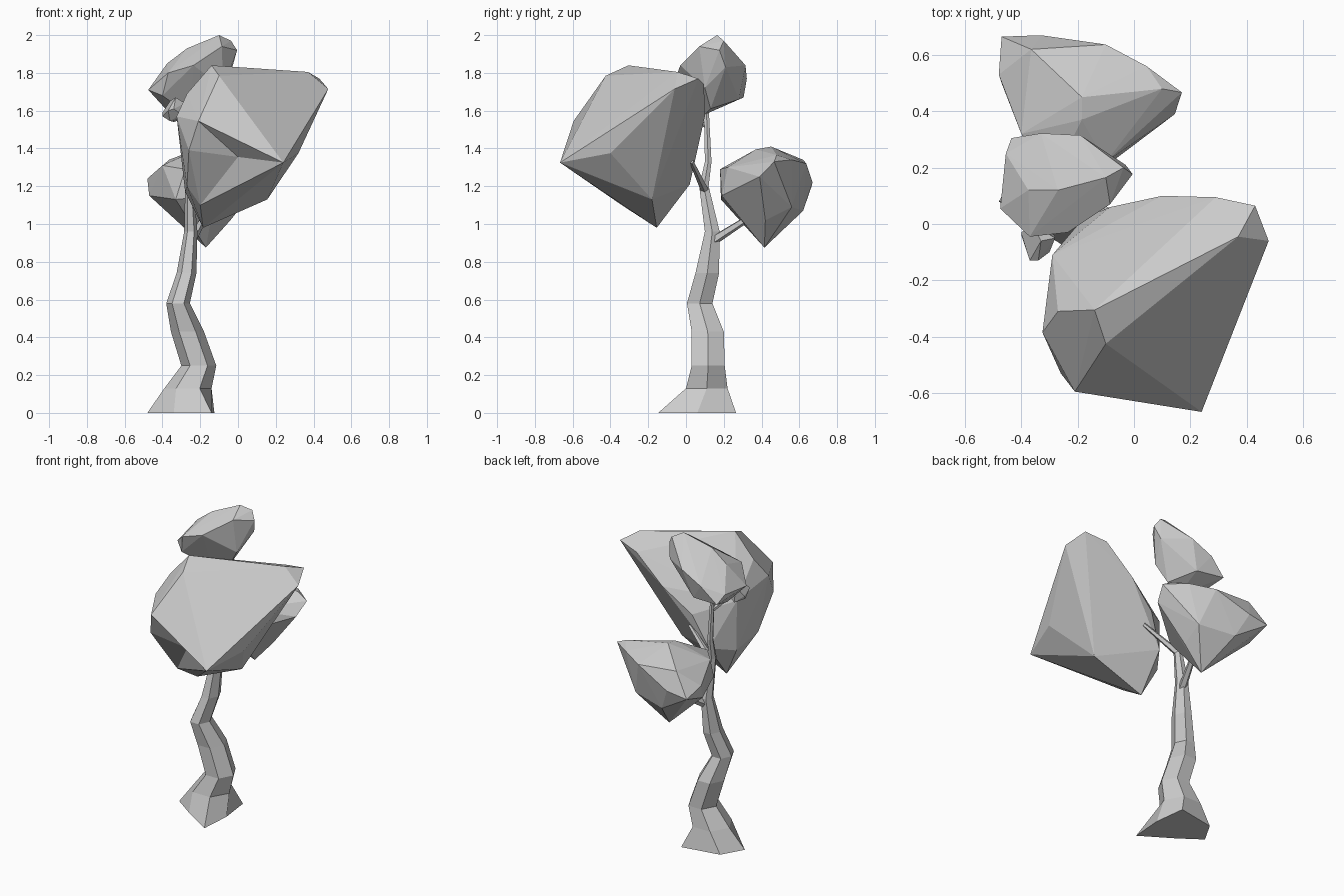
import bpy, bmesh
from math import cos, sin, tau
from mathutils import Vector


def finish(name, bm):
    bmesh.ops.recalc_face_normals(bm, faces=bm.faces[:])
    me = bpy.data.meshes.new(name)
    bm.to_mesh(me)
    bm.free()
    ob = bpy.data.objects.new(name, me)
    bpy.context.collection.objects.link(ob)
    return ob


def skin(name, rings):
    """Join equal-sized rings of points into a closed faceted tube."""
    bm = bmesh.new()
    vs = [[bm.verts.new(p) for p in ring] for ring in rings]
    n = len(vs[0])
    for a, b in zip(vs, vs[1:]):
        for i in range(n):
            j = (i + 1) % n
            bm.faces.new((a[i], a[j], b[j], b[i]))
    bm.faces.new(vs[0][::-1])
    bm.faces.new(vs[-1])
    return finish(name, bm)


def trunk(name, foot, levels, n=6):
    """Foot is the ground outline; levels are (z, x min, x max, y min, y max)."""
    rings = [[(x, y, 0) for x, y in foot]]
    for z, x0, x1, y0, y1 in levels:
        rings.append([((x0 + x1) / 2 + (x1 - x0) / 2 * cos(tau * i / n),
                       (y0 + y1) / 2 + (y1 - y0) / 1.732 * sin(tau * i / n), z)
                      for i in range(n)])
    return skin(name, rings)


def branch(name, start, end, r0, r1, n=5):
    a, b = Vector(start), Vector(end)
    q = (b - a).to_track_quat('Z', 'Y')
    return skin(name, [[c + q @ Vector((r * cos(tau * i / n), r * sin(tau * i / n), 0))
                        for i in range(n)] for c, r in ((a, r0), (b, r1))])


def foliage(name, pts, dent=None):
    """Faceted leaf mass: convex hull of corner points, last point optionally dented."""
    bm = bmesh.new()
    vs = [bm.verts.new(p) for p in pts]
    bmesh.ops.convex_hull(bm, input=bm.verts[:])
    if dent:
        vs[-1].co += Vector(dent)
    loose = [v for v in bm.verts if not v.link_faces]
    bmesh.ops.delete(bm, geom=loose, context='VERTS')
    return finish(name, bm)


# Crooked trunk with flared foot
trunk("trunk",
      [(-0.125, 0.06), (-0.15, 0.265), (-0.40, 0.22),
       (-0.48, 0.08), (-0.34, -0.02), (-0.14, -0.147)], [
    (0.13, -0.39, -0.14, 0.00, 0.22),
    (0.25, -0.30, -0.115, 0.03, 0.205),
    (0.43, -0.355, -0.18, 0.03, 0.20),
    (0.58, -0.38, -0.255, 0.005, 0.14),
    (0.74, -0.325, -0.22, 0.05, 0.175),
    (0.96, -0.285, -0.215, 0.10, 0.178),
    (1.20, -0.28, -0.235, 0.07, 0.12),
    (1.33, -0.275, -0.24, 0.10, 0.135),
    (1.62, -0.28, -0.255, 0.095, 0.12),
])

# Side branches
branch("front_branch", (-0.255, 0.10, 1.18), (-0.05, 0.03, 1.33), 0.022, 0.012)
branch("back_branch", (-0.25, 0.14, 0.91), (-0.17, 0.36, 1.05), 0.026, 0.016)
branch("small_branch", (-0.268, 0.11, 1.52), (-0.33, -0.06, 1.60), 0.014, 0.01)

# Large front foliage
foliage("front_foliage", [
    (-0.14, -0.305, 1.84), (-0.10, -0.425, 1.785), (0.37, -0.045, 1.805),
    (0.43, 0.065, 1.77), (0.478, -0.06, 1.715), (0.24, -0.667, 1.325),
    (-0.21, -0.595, 1.545), (-0.325, -0.385, 1.57), (-0.27, -0.31, 1.69),
    (-0.29, -0.11, 1.50), (-0.085, 0.06, 1.42), (0.10, 0.10, 1.57),
    (0.29, 0.095, 1.74), (0.32, -0.40, 1.375), (0.155, -0.18, 1.13),
    (-0.18, 0.02, 1.21), (-0.28, -0.12, 1.17), (-0.185, -0.155, 0.98),
    (-0.20, -0.34, 1.10), (-0.26, -0.53, 1.39), (-0.27, -0.36, 1.20),
    (0.0, -0.635, 1.355),
], dent=(0, 0.11, 0))

# Lower back foliage
foliage("back_foliage", [
    (-0.47, 0.665, 1.20), (-0.33, 0.67, 1.22), (-0.10, 0.637, 1.32),
    (0.045, 0.56, 1.34), (0.17, 0.467, 1.33), (0.145, 0.39, 1.25),
    (0.10, 0.48, 1.365), (-0.10, 0.22, 1.30), (-0.12, 0.19, 1.15),
    (-0.33, 0.185, 1.13), (-0.28, 0.18, 1.29), (-0.40, 0.32, 1.31),
    (-0.48, 0.53, 1.24), (-0.47, 0.50, 1.15), (-0.365, 0.62, 1.34),
    (-0.185, 0.45, 1.41), (-0.185, 0.37, 1.395), (-0.17, 0.415, 0.875),
    (-0.26, 0.62, 1.07), (-0.03, 0.56, 1.09), (-0.04, 0.42, 1.02),
])

# Top foliage
foliage("top_foliage", [
    (-0.10, 0.165, 2.0), (-0.037, 0.20, 1.97), (-0.005, 0.177, 1.92),
    (-0.03, 0.21, 1.83), (-0.085, 0.07, 1.94), (-0.235, -0.03, 1.84),
    (-0.37, -0.045, 1.80), (-0.475, 0.055, 1.71), (-0.455, 0.25, 1.72),
    (-0.435, 0.305, 1.67), (-0.33, 0.322, 1.77), (-0.19, 0.315, 1.84),
    (-0.27, 0.12, 1.93), (-0.375, 0.12, 1.85), (-0.375, 0.11, 1.60),
    (-0.26, 0.10, 1.58), (-0.25, 0.28, 1.66), (-0.40, -0.01, 1.68),
    (-0.08, 0.10, 1.72), (-0.15, 0.13, 1.61),
])

# Small leaf tuft
foliage("small_foliage", [
    (-0.37, -0.13, 1.60), (-0.34, -0.13, 1.61), (-0.40, -0.03, 1.59),
    (-0.40, -0.04, 1.57), (-0.28, -0.05, 1.64), (-0.34, -0.01, 1.54),
    (-0.33, -0.06, 1.67), (-0.28, -0.04, 1.56), (-0.36, 0.0, 1.65),
    (-0.36, -0.09, 1.545), (-0.30, -0.10, 1.58),
])
